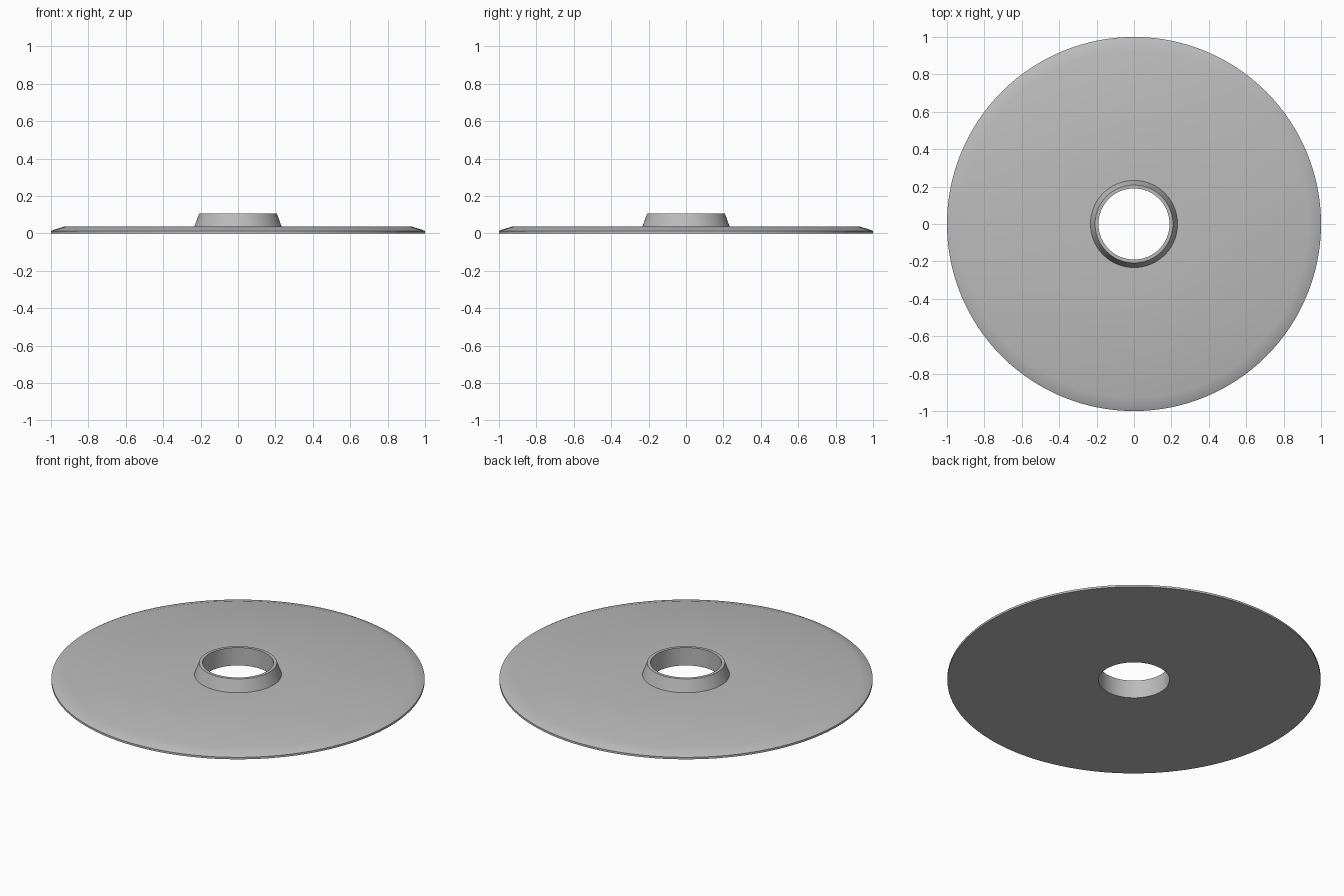
import bpy, bmesh, math

cube = bpy.data.objects.get("Cube")
if cube:
    bpy.data.objects.remove(cube, do_unlink=True)

# Plain grey material
grey = bpy.data.materials.new("plain_grey")
grey.use_nodes = True
colour = (0.5, 0.5, 0.5, 1)
grey.diffuse_color = colour
grey.node_tree.nodes["Principled BSDF"].inputs["Base Color"].default_value = colour


def lathe(name, profile, sides=128):
    """Spin a closed (radius, height) profile around z."""
    bm = bmesh.new()
    rings = []
    for i in range(sides):
        a = 2 * math.pi * i / sides
        rings.append([bm.verts.new((r * math.cos(a), r * math.sin(a), z))
                      for r, z in profile])
    n = len(profile)
    for i in range(sides):
        here, there = rings[i], rings[(i + 1) % sides]
        for j in range(n):
            k = (j + 1) % n
            bm.faces.new((here[j], there[j], there[k], here[k]))
    bmesh.ops.recalc_face_normals(bm, faces=bm.faces)
    mesh = bpy.data.meshes.new(name)
    bm.to_mesh(mesh)
    bm.free()
    mesh.materials.append(grey)
    obj = bpy.data.objects.new(name, mesh)
    bpy.context.collection.objects.link(obj)
    bpy.ops.object.select_all(action="DESELECT")
    obj.select_set(True)
    bpy.context.view_layer.objects.active = obj
    bpy.ops.object.shade_smooth_by_angle(angle=math.radians(30))
    return obj


# Flat disc with a chamfered rim and a raised tapered collar round the bore
lathe("flanged_disc", [
    (0.19, 0), (1, 0), (1, 0.012), (0.985, 0.019), (0.93, 0.036),
    (0.233, 0.036), (0.208, 0.106), (0.19, 0.106),
])
